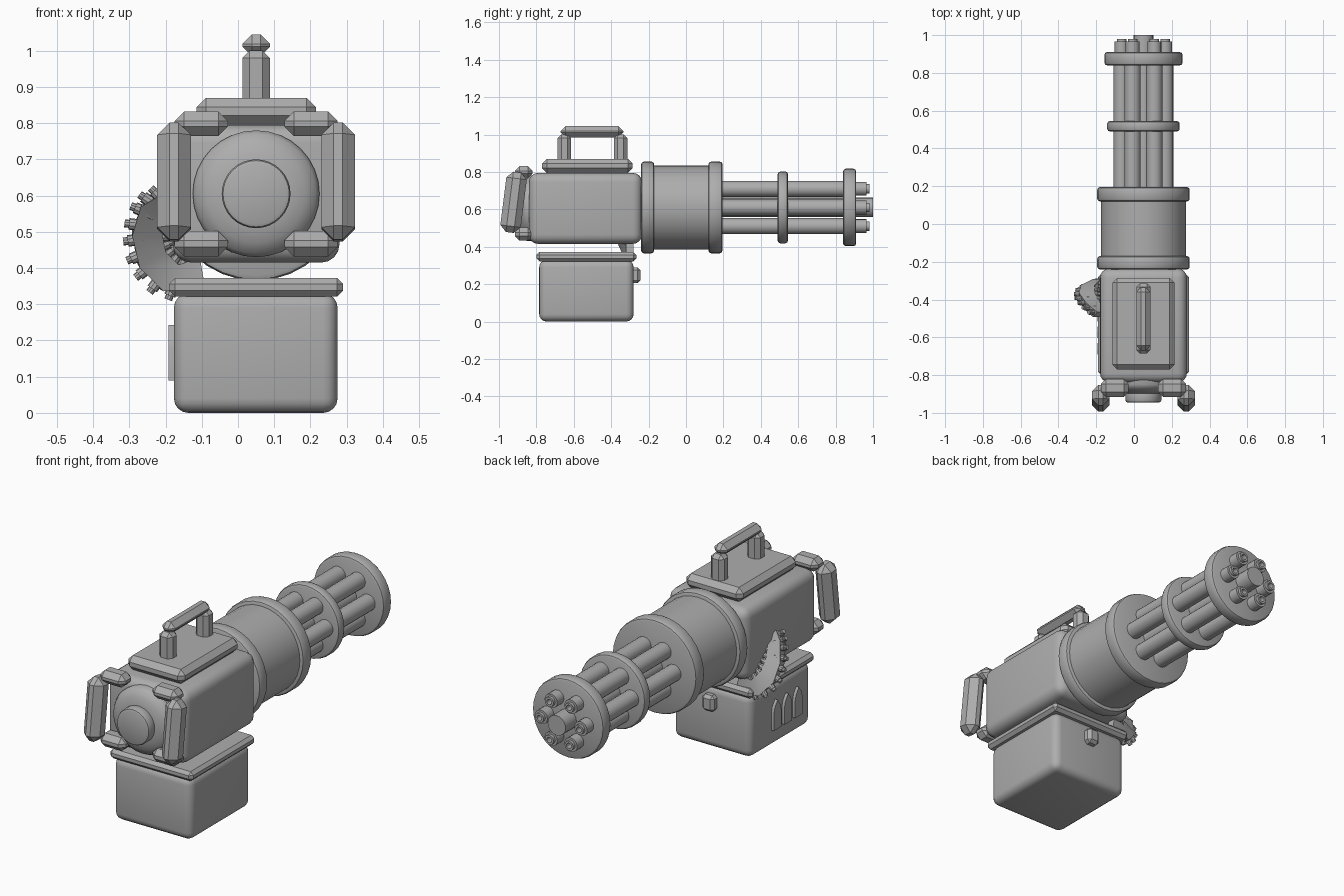
import bpy, bmesh, math
from mathutils import Vector, Matrix

cube = bpy.data.objects.get("Cube")
if cube:
    bpy.data.objects.remove(cube, do_unlink=True)

grey = bpy.data.materials.new("gunmetal grey")
GREY = (0.42, 0.42, 0.42, 1)
grey.diffuse_color = GREY
grey.use_nodes = True
grey.node_tree.nodes["Principled BSDF"].inputs["Base Color"].default_value = GREY

CX, CZ = 0.05, 0.61      # axis of the barrel cluster


def finish(bm, name, loc=(0, 0, 0), rot=(0, 0, 0)):
    bmesh.ops.recalc_face_normals(bm, faces=bm.faces[:])
    mesh = bpy.data.meshes.new(name)
    bm.to_mesh(mesh)
    bm.free()
    mesh.materials.append(grey)
    ob = bpy.data.objects.new(name, mesh)
    ob.location, ob.rotation_euler = loc, rot
    bpy.context.collection.objects.link(ob)
    bpy.ops.object.select_all(action='DESELECT')
    ob.select_set(True)
    bpy.context.view_layer.objects.active = ob
    bpy.ops.object.shade_smooth_by_angle(angle=math.radians(32))
    return ob


def box(name, x, y, z, bevel, segments=1, rot=(0, 0, 0)):
    """Bevelled box from (min, max) ranges."""
    lo, hi = Vector((x[0], y[0], z[0])), Vector((x[1], y[1], z[1]))
    bm = bmesh.new()
    bmesh.ops.create_cube(bm, size=1)
    bmesh.ops.scale(bm, vec=hi - lo, verts=bm.verts)
    bmesh.ops.bevel(bm, geom=bm.edges[:], offset=bevel, segments=segments,
                    profile=0.5, affect='EDGES')
    return finish(bm, name, (lo + hi) / 2, rot)


def lathe(name, profile, x=CX, z=CZ, steps=32):
    """Spin (radius, y) points around an axis along y."""
    bm = bmesh.new()
    verts = [bm.verts.new((r, y, 0)) for r, y in profile]
    edges = [bm.edges.new(pair) for pair in zip(verts, verts[1:])]
    bmesh.ops.spin(bm, geom=verts + edges, cent=(0, 0, 0), axis=(0, 1, 0),
                   angle=math.tau, steps=steps, use_duplicate=False)
    bmesh.ops.remove_doubles(bm, verts=bm.verts[:], dist=0.0005)
    return finish(bm, name, (x, 0, z))


def disc(name, r, y0, y1, b=0.0, **kw):
    """Solid disc with softened rims."""
    if b:
        s = b * 0.3
        prof = [(0, y0), (r - b, y0), (r - s, y0 + s), (r, y0 + b),
                (r, y1 - b), (r - s, y1 - s), (r - b, y1), (0, y1)]
    else:
        prof = [(0, y0), (r, y0), (r, y1), (0, y1)]
    return lathe(name, prof, **kw)


# Receiver body and rear cap
box("receiver", (-0.18, 0.28), (-0.84, -0.235), (0.415, 0.795), 0.05, 4)
lathe("rear_dome", [(0, -0.8), (0.175, -0.8), (0.175, -0.85), (0.165, -0.868),
                    (0.135, -0.886), (0.095, -0.897), (0, -0.9)], z=0.605)
disc("rear_button", 0.095, -0.945, -0.88, 0.012, z=0.605)

# Drum housing and rings
disc("drum", 0.225, -0.22, 0.17)
for name, r, y0, y1 in (("drum_rear_ring", 0.245, -0.24, -0.17),
                        ("drum_front_ring", 0.245, 0.12, 0.195),
                        ("barrel_middle_ring", 0.192, 0.49, 0.545),
                        ("barrel_muzzle_ring", 0.207, 0.84, 0.91)):
    disc(name, r, y0, y1, 0.014)

# Barrels around a central shaft
disc("central_shaft", 0.052, 0.15, 1.0, steps=20)
for i in range(6):
    a = math.tau * i / 6
    x, z = CX + 0.115 * math.cos(a), CZ + 0.115 * math.sin(a)
    disc(f"barrel_{i + 1}", 0.043, 0.15, 0.87, x=x, z=z, steps=20)
    lathe(f"muzzle_{i + 1}", [(0, 0.88), (0.037, 0.88), (0.037, 0.965),
                              (0.025, 0.965), (0.025, 0.98), (0.014, 0.98),
                              (0.014, 0.93), (0, 0.93)], x=x, z=z, steps=16)

# Top plate and carry handle
box("top_plate", (-0.115, 0.215), (-0.77, -0.285), (0.795, 0.87), 0.026)
for name, y in (("rear", -0.65), ("front", -0.35)):
    box(f"carry_handle_{name}_post", (0.012, 0.088), (y - 0.036, y + 0.036),
        (0.85, 1.0), 0.02)
box("carry_handle_bar", (0.012, 0.088), (-0.67, -0.335), (0.985, 1.045), 0.026)

# Rear grips, one each side
for side, s in (("left", 1), ("right", -1)):
    def span(a, b):
        return sorted((CX + s * a, CX + s * b))
    box(f"{side}_grip", span(0.18, 0.273), (-0.977, -0.867), (0.475, 0.8),
        0.034, rot=(-0.125, 0, 0))
    box(f"{side}_grip_upper_arm", span(0.078, 0.225), (-0.915, -0.82),
        (0.765, 0.832), 0.026)
    box(f"{side}_grip_lower_arm", span(0.078, 0.225), (-0.915, -0.82),
        (0.432, 0.502), 0.026)

# Ammunition box with lid, latch and side arches
box("ammo_box", (-0.177, 0.275), (-0.785, -0.28), (0, 0.33), 0.04, 4)
box("ammo_box_lid", (-0.19, 0.29), (-0.8, -0.265), (0.322, 0.372), 0.016)
box("ammo_box_latch", (0.015, 0.085), (-0.3, -0.243), (0.205, 0.29), 0.015)
for i in range(3):
    bm = bmesh.new()
    w = 0.031
    outline = [(-w, 0.09), (w, 0.09), (w, 0.18), (w * 0.75, 0.21), (0, 0.242),
               (-w * 0.75, 0.21), (-w, 0.18)]
    face = bm.faces.new([bm.verts.new((0, y, z)) for y, z in outline])
    out = bmesh.ops.extrude_face_region(bm, geom=[face])["geom"]
    bmesh.ops.translate(bm, vec=(-0.02, 0, 0),
                        verts=[v for v in out if isinstance(v, bmesh.types.BMVert)])
    finish(bm, f"side_arch_{i + 1}", (-0.172, -0.485 - 0.088 * i, 0))

# Curved feed belt: a flat band swept from receiver to box
path = [Vector(p) for p in ((-0.18, -0.48, 0.575), (-0.225, -0.43, 0.56),
                            (-0.25, -0.38, 0.5), (-0.24, -0.34, 0.43),
                            (-0.19, -0.31, 0.375), (-0.1, -0.3, 0.385))]
hub = Vector((-0.12, 0, 0.5))


def radial(p):
    return Vector((p.x - hub.x, 0, p.z - hub.z)).normalized()


bm = bmesh.new()
rows = []
for i, p in enumerate(path):
    tangent = path[min(i + 1, len(path) - 1)] - path[max(i - 1, 0)]
    out = radial(p)
    side = tangent.cross(out).normalized()
    rows.append([bm.verts.new(p + out * 0.042 * u + side * 0.02 * v)
                 for u, v in ((-1, -1), (1, -1), (1, 1), (-1, 1))])
for a, b in zip(rows, rows[1:]):
    for k in range(4):
        bm.faces.new((a[k], a[k - 1], b[k - 1], b[k]))
bm.faces.new(rows[0])
bm.faces.new(rows[-1])
finish(bm, "feed_belt")

# Rounds crossing the belt
bm = bmesh.new()
for a, b in zip(path, path[1:]):
    for t in (0.25, 0.75):
        p = a.lerp(b, t)
        turn = radial(p).to_track_quat('Z', 'Y').to_matrix().to_4x4()
        for r, length in ((0.016, 0.115), (0.011, 0.14)):
            bmesh.ops.create_cone(bm, cap_ends=True, segments=10, radius1=r,
                                  radius2=r, depth=length,
                                  matrix=Matrix.Translation(p) @ turn)
finish(bm, "belt_rounds")
